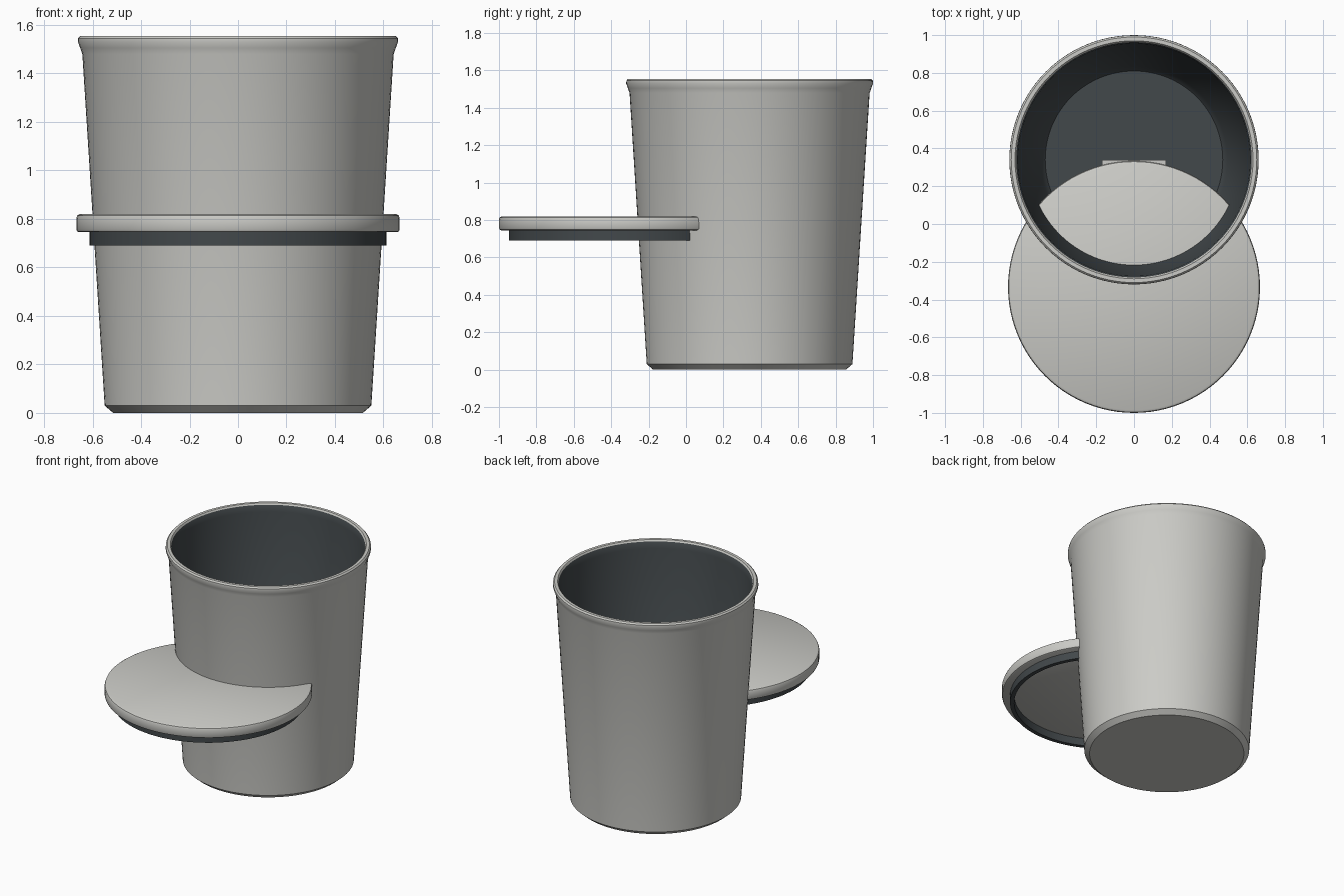
import bpy, bmesh, math

if "Cube" in bpy.data.objects:
    bpy.data.objects.remove(bpy.data.objects["Cube"])

SEG = 96
dark = bpy.data.materials.new("dark_liner")
dark.diffuse_color = (0.055, 0.065, 0.07, 1)
dark.use_nodes = True
dark.node_tree.nodes["Principled BSDF"].inputs["Base Color"].default_value = dark.diffuse_color
grey = bpy.data.materials.new("light_grey")
grey.diffuse_color = (0.6, 0.6, 0.57, 1)
grey.use_nodes = True
grey.node_tree.nodes["Principled BSDF"].inputs["Base Color"].default_value = grey.diffuse_color


def finish(name, bm, loc, mats, angle=35):
    bmesh.ops.recalc_face_normals(bm, faces=bm.faces)
    me = bpy.data.meshes.new(name)
    bm.to_mesh(me)
    bm.free()
    for m in mats:
        me.materials.append(m)
    ob = bpy.data.objects.new(name, me)
    ob.location = loc
    bpy.context.collection.objects.link(ob)
    bpy.ops.object.select_all(action='DESELECT')
    ob.select_set(True)
    bpy.context.view_layer.objects.active = ob
    bpy.ops.object.shade_smooth_by_angle(angle=math.radians(angle))
    return ob


def lathe(name, profile, loc, mats, closed=False, dark_from=None):
    """Revolve (radius, z) points; open profile ends are capped."""
    bm = bmesh.new()
    rings = []
    for r, z in profile:
        rings.append([bm.verts.new((r * math.cos(2 * math.pi * i / SEG),
                                    r * math.sin(2 * math.pi * i / SEG), z))
                      for i in range(SEG)])
    n = len(rings)
    for k in range(n if closed else n - 1):
        a, b = rings[k], rings[(k + 1) % n]
        for i in range(SEG):
            j = (i + 1) % SEG
            f = bm.faces.new((a[i], a[j], b[j], b[i]))
            if dark_from is not None and k >= dark_from:
                f.material_index = 1
    if not closed:
        bm.faces.new(rings[0])
        top = bm.faces.new(rings[-1])
        if dark_from is not None:
            top.material_index = 1
    return finish(name, bm, loc, mats)


CUP = (0, 0.34, 0)
LID = (0, -0.333, 0)

# tapered cup with flared rolled rim and dark inside
lathe("cup", [(0.515, 0), (0.55, 0.03), (0.642, 1.48), (0.651, 1.505),
              (0.66, 1.53), (0.659, 1.545), (0.65, 1.555), (0.63, 1.555),
              (0.622, 1.545), (0.615, 1.5), (0.495, 0.08), (0.47, 0.05)],
      CUP, [grey, dark], dark_from=8)

# lid disc with softened edges
lathe("lid", [(0.655, 0.745), (0.663, 0.749), (0.667, 0.757), (0.667, 0.803),
              (0.663, 0.814), (0.652, 0.82)], LID, [grey])

# dark seal ring under the lid
lathe("lid_seal", [(0.613, 0.69), (0.613, 0.75), (0.585, 0.75), (0.585, 0.69)],
      LID, [dark], closed=True)

# small tab at the back edge of the lid
bm = bmesh.new()
bmesh.ops.create_cube(bm, size=1)
bmesh.ops.scale(bm, vec=(0.34, 0.07, 0.05), verts=bm.verts)
finish("lid_tab", bm, (0, 0.305, 0.78), [grey])
